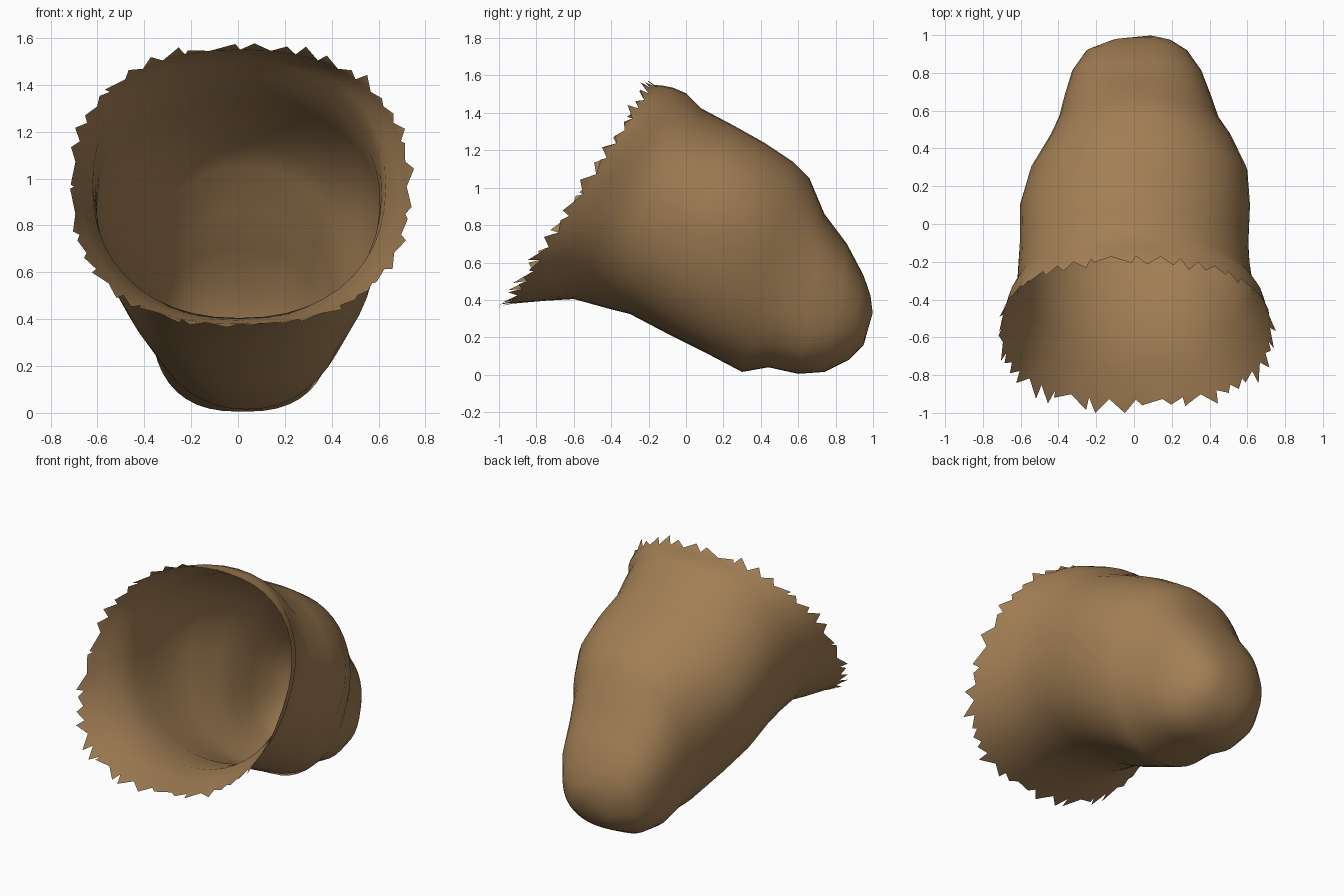
import bpy, bmesh, math, random
from mathutils import Vector

random.seed(4)
old = bpy.data.objects.get("Cube")
if old:
    bpy.data.objects.remove(old)

# One brown cloth colour
brown = bpy.data.materials.new("brown_cloth")
brown.use_nodes = True
colour = (0.36, 0.21, 0.09, 1)
brown.diffuse_color = colour
brown.node_tree.nodes["Principled BSDF"].inputs["Base Color"].default_value = colour

SIDES = 44
# Sack sections from mouth to tip: bottom y, z, top y, z, half width, x shift,
# roundness of underside and of top (below 1 is boxier), narrowing of underside
SECTIONS = [
    (-.93, .38, -.17, 1.55, .71, .01, .83, .87, 0),
    (-.76, .395, -.12, 1.545, .68, .01, .85, .87, 0),
    (-.60, .405, -.07, 1.535, .625, .005, .9, .9, 0),
    (-.42, .355, 0, 1.505, .612, 0, .92, .94, .02),
    (-.30, .325, .08, 1.425, .605, 0, .88, 1, .06),
    (-.10, .22, .25, 1.335, .605, .005, .85, 1, .12),
    (.10, .12, .42, 1.24, .57, .025, .85, 1, .14),
    (.30, .015, .57, 1.14, .48, .035, .9, .95, .1),
    (.44, .04, .66, 1.05, .425, .025, .82, .9, 0),
    (.60, .005, .74, .86, .39, .02, .78, .85, 0),
    (.74, .015, .86, .70, .345, .015, .8, .82, 0),
    (.87, .08, .95, .53, .27, .015, .85, .85, 0),
    (.95, .16, .987, .42, .16, .04, .9, .9, 0),
]


def soft(value, power):
    return math.copysign(abs(value) ** power, value)


def section_ring(bm, section):
    by, bz, ty, tz, width, shift, under, over, narrow = section
    low, high = Vector((shift, by, bz)), Vector((shift, ty, tz))
    middle, half = (low + high) / 2, (low - high) / 2
    ring = []
    for i in range(SIDES):
        a = math.tau * i / SIDES
        power = under if math.cos(a) > 0 else over
        down = soft(math.cos(a), power)
        side = soft(math.sin(a), power) * width * (1 - narrow * down)
        ring.append(bm.verts.new(middle + half * down + Vector((side, 0, 0))))
    return ring


# Sack body, a single open skin
bm = bmesh.new()
rings = [section_ring(bm, s) for s in SECTIONS]
for first, second in zip(rings, rings[1:]):
    for i in range(SIDES):
        j = (i + 1) % SIDES
        bm.faces.new((first[i], first[j], second[j], second[i]))
tip = bm.verts.new((.09, .998, .33))
for i in range(SIDES):
    bm.faces.new((rings[-1][i], rings[-1][(i + 1) % SIDES], tip))

# Torn teeth along the mouth, following the flare of the skin
mouth, inner = rings[0], rings[1]
centre = sum((v.co for v in mouth), Vector()) / SIDES
for i in range(SIDES):
    a, b = mouth[i], mouth[(i + 1) % SIDES]
    base = a.co.lerp(b.co, random.uniform(0, 1))
    rising = 0.2 + 0.5 * max(0, base.z - centre.z)
    flare = (a.co - inner[i].co).normalized() + rising * (base - centre).normalized()
    point = bm.verts.new(base + flare.normalized() * random.uniform(0.025, 0.085))
    bm.faces.new((a, point, b))

# Turn the skin so that it faces outward at the tip
bmesh.ops.recalc_face_normals(bm, faces=bm.faces[:])
bm.normal_update()
if tip.normal.y < 0:
    bmesh.ops.reverse_faces(bm, faces=bm.faces[:])
mesh = bpy.data.meshes.new("sack_body")
bm.to_mesh(mesh)
bm.free()
mesh.materials.append(brown)
sack = bpy.data.objects.new("sack_body", mesh)
bpy.context.collection.objects.link(sack)
bpy.context.view_layer.objects.active = sack
sack.select_set(True)
bpy.ops.object.shade_smooth_by_angle(angle=math.radians(50))
